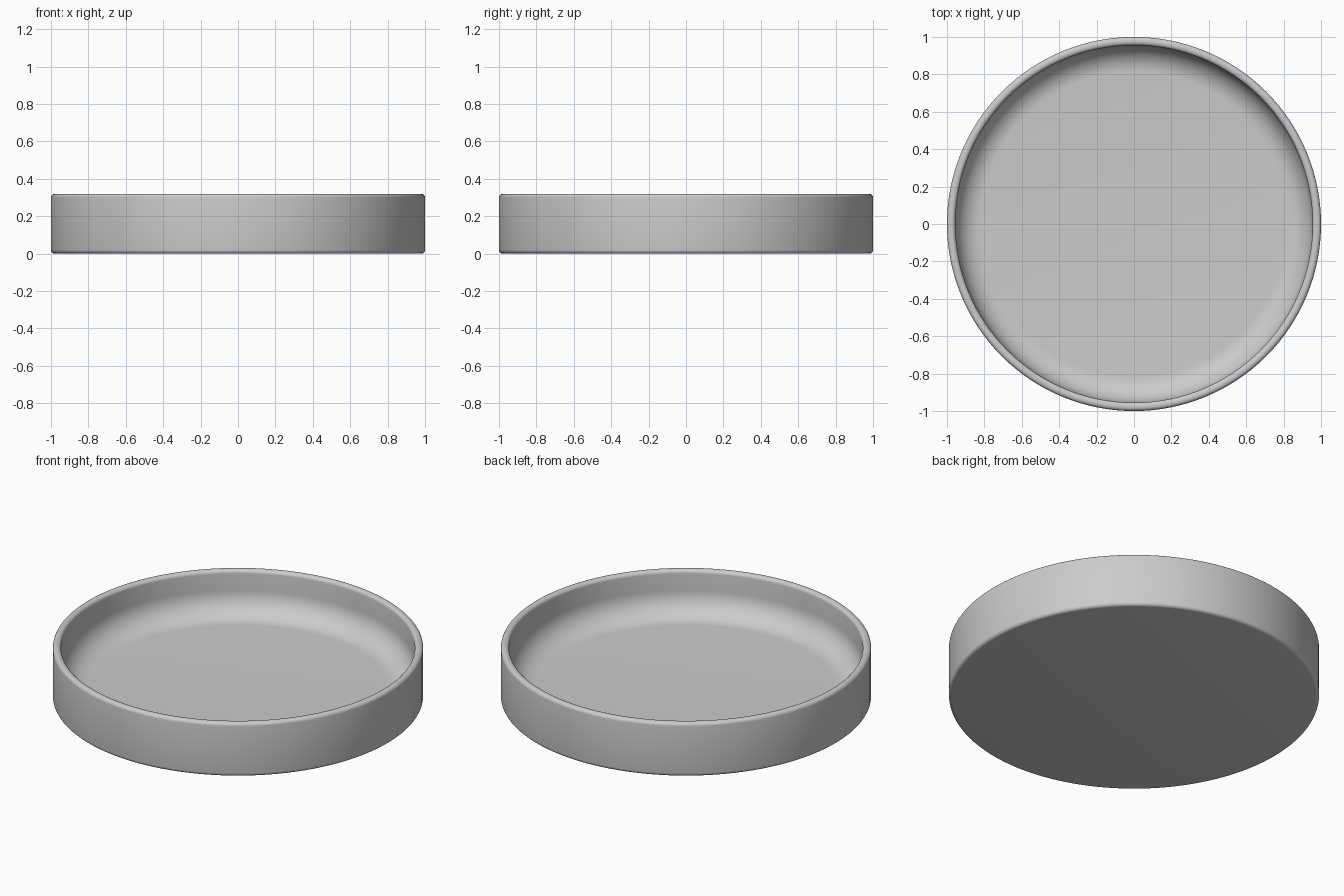
import bpy, bmesh
from math import sin, cos, pi, radians

if "Cube" in bpy.data.objects:
    bpy.data.objects.remove(bpy.data.objects["Cube"])

R_OUT, R_IN = 1.0, 0.955      # outer and inner wall radius
HEIGHT, FLOOR = 0.32, 0.06    # rim height and inner floor height
EDGE, COVE = 0.02, 0.14       # small edge rounding, inner floor cove
STEPS = 128


def arc(cx, cz, r, a0, a1, n):
    """Points (radius, z) along an arc, angles in degrees."""
    return [(cx + r * cos(radians(a0 + (a1 - a0) * i / n)),
             cz + r * sin(radians(a0 + (a1 - a0) * i / n))) for i in range(n + 1)]


# Half section: base edge, outer wall, rounded rim, inner wall, cove, floor
profile = (arc(R_OUT - EDGE, EDGE, EDGE, -90, 0, 5)
           + arc(R_OUT - EDGE, HEIGHT - EDGE, EDGE, 0, 90, 5)
           + arc(R_IN + EDGE, HEIGHT - EDGE, EDGE, 90, 180, 5)
           + arc(R_IN - COVE, FLOOR + COVE, COVE, 0, -90, 12))

# Lathe the section around z
bm = bmesh.new()
rings = [[bm.verts.new((r * cos(2 * pi * k / STEPS), r * sin(2 * pi * k / STEPS), z))
          for k in range(STEPS)] for r, z in profile]
for a, b in zip(rings, rings[1:]):
    for k in range(STEPS):
        j = (k + 1) % STEPS
        bm.faces.new((a[k], a[j], b[j], b[k]))

# Flat underside and flat inner floor
bm.faces.new(rings[0][::-1])
bm.faces.new(rings[-1])
bmesh.ops.recalc_face_normals(bm, faces=bm.faces)

mesh = bpy.data.meshes.new("round_tray")
bm.to_mesh(mesh)
bm.free()
tray = bpy.data.objects.new("round_tray", mesh)
bpy.context.collection.objects.link(tray)

# Smooth shading
bpy.context.view_layer.objects.active = tray
tray.select_set(True)
bpy.ops.object.shade_smooth_by_angle(angle=radians(35))
